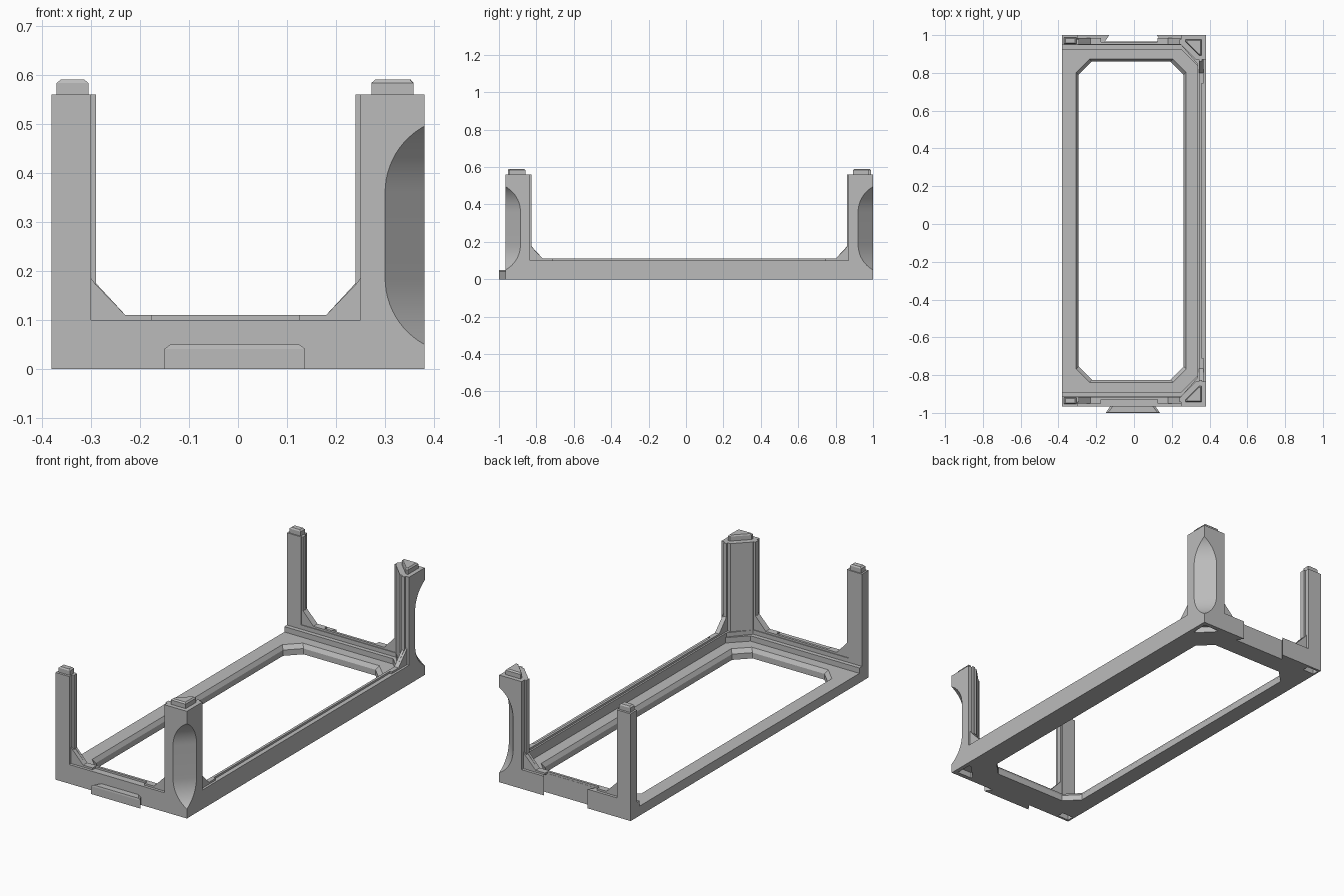
import bpy, bmesh, math
from mathutils import Vector

cube = bpy.data.objects.get("Cube")
if cube:
    bpy.data.objects.remove(cube)

grey = bpy.data.materials.new("plain grey")
grey.use_nodes = True
grey.diffuse_color = (0.5, 0.5, 0.5, 1)
grey.node_tree.nodes["Principled BSDF"].inputs["Base Color"].default_value = (0.5, 0.5, 0.5, 1)

W = 0.38            # half width
YC, H = 0.0175, 0.9825   # middle and half length of the frame
FLOOR, WALL, TOP, PEG = 0.05, 0.10, 0.56, 0.59
ENDS = (("front", -1), ("back", 1))


def end_y(s, d):
    """y at depth d inward from the front (-1) or back (1) face"""
    return YC + s * (H - d)


def loft(name, rings):
    """Closed solid through rings of equal point count"""
    bm = bmesh.new()
    loops = [[bm.verts.new(p) for p in ring] for ring in rings]
    n = len(loops[0])
    bm.faces.new(loops[0])
    bm.faces.new(loops[-1])
    for a, b in zip(loops, loops[1:]):
        for i in range(n):
            j = (i + 1) % n
            bm.faces.new((a[i], a[j], b[j], b[i]))
    bmesh.ops.recalc_face_normals(bm, faces=bm.faces)
    mesh = bpy.data.meshes.new(name)
    bm.to_mesh(mesh)
    bm.free()
    mesh.materials.append(grey)
    obj = bpy.data.objects.new(name, mesh)
    bpy.context.scene.collection.objects.link(obj)
    return obj


def prism(name, pts, z0, z1):
    return loft(name, [[(x, y, z) for x, y in pts] for z in (z0, z1)])


def peg(name, pts, z0, z1, c=0.007):
    """Upright prism with a chamfered top"""
    mid = sum((Vector(p) for p in pts), Vector((0, 0))) / len(pts)
    small = [Vector(p) + (mid - Vector(p)).normalized() * c * 1.4 for p in pts]
    rings = [[(p[0], p[1], z) for p in pts] for z in (z0, z1 - c)]
    return loft(name, rings + [[(p.x, p.y, z1) for p in small]])


def cut(obj, cutters):
    for c in cutters:
        m = obj.modifiers.new("cut", 'BOOLEAN')
        m.operation = 'DIFFERENCE'
        m.solver = 'EXACT'
        m.object = c
    dg = bpy.context.evaluated_depsgraph_get()
    mesh = bpy.data.meshes.new_from_object(obj.evaluated_get(dg))
    obj.modifiers.clear()
    obj.data = mesh
    mesh.shade_smooth()
    mesh.set_sharp_from_angle(angle=math.radians(25))


def rect(x0, x1, y0, y1):
    return [(x0, y0), (x1, y0), (x1, y1), (x0, y1)]


def wall_outline(t):
    """U shape open on the right side, with cut inner corners"""
    f, b, k = end_y(-1, 0), end_y(1, 0), 0.335
    c = 0.13 - t * 0.6
    return [(-W, f), (W, f), (W, b), (-W, b), (-W, b - t), (0.25, b - t), (k, b - t - c),
            (k, f + t + c), (0.25, f + t), (-W, f + t)]


def octagon(g, c=0.07):
    x0, x1, y0, y1 = -0.293 - g, 0.263 + g, -0.825 - g, 0.86 + g
    return [(x0 + c, y0), (x1 - c, y0), (x1, y0 + c), (x1, y1 - c),
            (x1 - c, y1), (x0 + c, y1), (x0, y1 - c), (x0, y0 + c)]


def triangle(s, g=0):
    """Peg outline in a corner post"""
    a, b = 0.022 - g, 0.108 + g
    return [(W - a, end_y(s, a)), (W - b, end_y(s, a)), (W - b, end_y(s, a + 0.012)),
            (W - a - 0.012, end_y(s, b)), (W - a, end_y(s, b))]


def slim(s, g=0):
    """Peg outline in a slim post"""
    return rect(-0.37 - g, -0.305 + g, end_y(s, 0.012 - g), end_y(s, 0.047 + g))


# Cutters: window, dovetail slot, foot sockets, corner scoops
window = loft("window_cutter", [[(x, y, z) for x, y in octagon(g)]
              for g, z in ((0, -0.01), (0, 0.03), (0.013, FLOOR), (0.013, 0.06))])
yb = end_y(1, 0)
slot = prism("slot_cutter", [(-0.13, yb + 0.001), (-0.155, yb - 0.035),
             (0.145, yb - 0.035), (0.12, yb + 0.001)], -0.01, 0.15)
sockets, scoops = [], []
for word, s in ENDS:
    sockets.append(prism(word + "_corner_socket_cutter", triangle(s), -0.01, 0.03))
    sockets.append(prism(word + "_slim_socket_cutter", slim(s), -0.01, 0.03))
    # Scoop profile: two arcs joined by a straight middle
    depth, rise, low, high = 0.08, 0.135, 0.05, 0.495
    r = (depth ** 2 + rise ** 2) / (2 * depth)
    sweep = math.asin(rise / r)
    arc = [(depth - r + r * math.cos(sweep * i / 12), r * math.sin(sweep * i / 12)) for i in range(13)]
    prof = [(l, low + rise - h) for l, h in reversed(arc)] + [(l, high - rise + h) for l, h in arc]
    prof += [(-0.3, high), (-0.3, low)]
    rings = [[(W - l / 2 + e, end_y(s, l / 2 + e), z) for l, z in prof] for e in (-0.3, 0.3)]
    scoops.append(loft(word + "_scoop_cutter", rings))

# Base frame
cut(prism("floor_plate", rect(-W, W, end_y(-1, 0), yb), 0, FLOOR), [window, slot] + sockets)
cut(prism("inner_step", wall_outline(0.075), FLOOR, 0.078), [slot] + scoops)
cut(prism("side_walls", wall_outline(0.053), FLOOR, WALL), [slot] + scoops)

# Posts and pegs
for word, s in ENDS:
    prism(word + "_slim_post", rect(-W, -0.30, end_y(s, 0), end_y(s, 0.053)), WALL, TOP)
    peg(word + "_slim_peg", slim(s), TOP, PEG)
    outline = [(0, 0), (0.13, 0), (0.13, 0.053), (0.053, 0.13), (0, 0.13)]
    post = prism(word + "_corner_post", [(W - a, end_y(s, d)) for a, d in outline], WALL, TOP)
    cut(post, scoops)
    peg(word + "_corner_peg", triangle(s), TOP, PEG)


# Rails: thin lip with post ribs, plus thicker braces at both ends
def rail(name, a, b, place, lo, hi):
    thin = [(a, WALL), (a, TOP), (a + 0.01, TOP), (a + 0.01, 0.175), (a + 0.07, 0.11)]
    mirror = [(a + b - u, z) for u, z in reversed(thin)]
    loft(name + "_lip", [[place(u, z, d) for u, z in thin + mirror] for d in (hi - 0.013, hi)])
    brace = [(a, WALL), (a, 0.185), (a + 0.01, 0.172), (a + 0.07, 0.11), (a + 0.125, 0.11), (a + 0.125, WALL)]
    for side, pts in (("first", brace), ("second", [(a + b - u, z) for u, z in brace])):
        loft(name + "_brace_" + side, [[place(u, z, d) for u, z in pts] for d in (lo, hi)])
    for side, u0, u1 in (("first", a, a + 0.01), ("second", b - 0.01, b)):
        pts = [(u0, WALL), (u1, WALL), (u1, TOP), (u0, TOP)]
        loft(name + "_rib_" + side, [[place(u, z, d) for u, z in pts] for d in (lo + 0.008, hi)])


for word, s in ENDS:
    rail(word + "_rail", -0.30, 0.25, lambda u, z, d, s=s: (u, end_y(s, d), z), 0.015, 0.049)
rail("long_rail", end_y(-1, 0.13), end_y(1, 0.13), lambda u, z, d: (W - d, u, z), 0.012, 0.036)

# Dovetail tab on the front
yf = end_y(-1, 0)
peg("dovetail_tab", [(-0.15, -1), (0.137, -1), (0.112, yf + 0.002), (-0.125, yf + 0.002)], 0, 0.05, 0.009)

# Remove the helpers
for c in [window, slot] + sockets + scoops:
    bpy.data.objects.remove(c)
